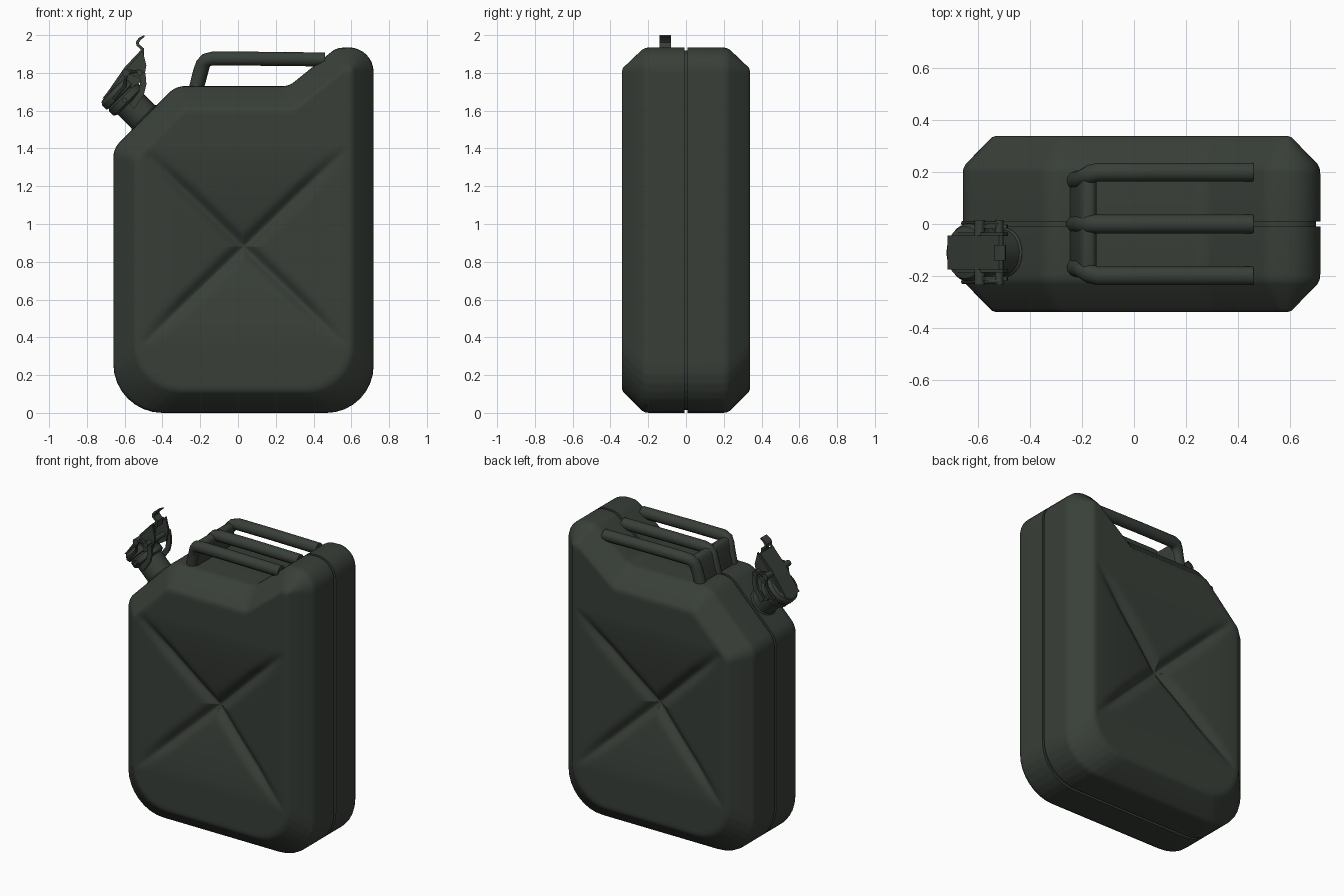
import bpy, bmesh, math
from mathutils import Vector, Matrix

if "Cube" in bpy.data.objects:
    bpy.data.objects.remove(bpy.data.objects["Cube"])

green = bpy.data.materials.new("dark olive green")
green.diffuse_color = (0.04, 0.049, 0.04, 1)
green.use_nodes = True
green.node_tree.nodes["Principled BSDF"].inputs["Base Color"].default_value = green.diffuse_color


def finish(name, bm, angle=32):
    bmesh.ops.recalc_face_normals(bm, faces=bm.faces)
    me = bpy.data.meshes.new(name)
    bm.to_mesh(me)
    bm.free()
    me.materials.append(green)
    ob = bpy.data.objects.new(name, me)
    bpy.context.collection.objects.link(ob)
    bpy.ops.object.select_all(action='DESELECT')
    ob.select_set(True)
    bpy.context.view_layer.objects.active = ob
    bpy.ops.object.shade_smooth_by_angle(angle=math.radians(angle))
    return ob


def rounded(corners, n=8):
    """Outline in xz with every corner (x, z, radius) replaced by an arc."""
    pts = []
    for i, (x, z, r) in enumerate(corners):
        p = Vector((x, z))
        a = (Vector(corners[i - 1][:2]) - p).normalized()
        b = (Vector(corners[(i + 1) % len(corners)][:2]) - p).normalized()
        half = a.angle(b) / 2
        c = p + (a + b).normalized() * (r / math.sin(half))
        s = p + a * (r / math.tan(half)) - c
        e = p + b * (r / math.tan(half)) - c
        ang = s.angle_signed(e)
        for k in range(n + 1):
            t = -ang * k / n
            pts.append(c + Vector((s.x * math.cos(t) - s.y * math.sin(t),
                                   s.x * math.sin(t) + s.y * math.cos(t))))
    return pts


def bridge(bm, r0, r1):
    for i in range(len(r0)):
        j = (i + 1) % len(r0)
        bm.faces.new((r0[i], r0[j], r1[j], r1[i]))


# body: outer outline, softened chamfer, seam groove and pressed side panels
outer = rounded([(-.66, 0, .26), (.718, 0, .25), (.718, 1.94, .13), (.52, 1.932, .10),
                 (.27, 1.73, .10), (-.33, 1.73, .12), (-.66, 1.40, .12)])
inner = rounded([(-.545, .115, .25), (.605, .115, .25), (.605, 1.825, .015), (.565, 1.822, .015),
                 (.30, 1.61, .08), (-.287, 1.61, .06), (-.545, 1.352, .06)])
so, si = [], []
for i in range(len(outer)):
    j = (i + 1) % len(outer)
    k = max(1, math.ceil((inner[j] - inner[i]).length / .016))
    for s in range(k):
        so.append(outer[i].lerp(outer[j], s / k))
        si.append(inner[i].lerp(inner[j], s / k))
N = len(so)
groove = []
for i in range(N):
    t = (so[(i + 2) % N] - so[i - 2]).normalized()
    groove.append(so[i] + Vector((-t.y, t.x)) * .016)
CX, CZ = .03, .88
centre = Vector((CX, CZ))


def panel_depth(p):
    """Four panels sloping to the middle, with a cross of grooves between them."""
    u, v = abs(p.x - CX) / .52, abs(p.y - CZ) / .50
    rise = max(0, 1 - max(u, v) / 1.05)
    dist = abs(u - v) * .36
    return .085 * rise ** 1.4 + .028 * min(1, rise * 2.5) * math.exp(-(dist / .035) ** 2)


bm = bmesh.new()


def ring(pts, y):
    return [bm.verts.new((p.x, y, p.y)) for p in pts]


def mix(f):
    return [a.lerp(b, f) for a, b in zip(so, si)]


half = [(groove, .009), (so, .009), (so, .195), (mix(.02), .214), (mix(.1), .232), (mix(.9), .325),
        (mix(.97), .334), ([p.lerp(centre, .025) for p in si], .34)]
rings = [ring(p, -y) for p, y in reversed(half)] + [ring(p, y) for p, y in half]
for r0, r1 in zip(rings, rings[1:]):
    bridge(bm, r0, r1)
R = 40
for sign, prev in ((-1, rings[0]), (1, rings[-1])):
    for k in range(2, R):
        cur = []
        for p in si:
            q = p.lerp(centre, k / R)
            cur.append(bm.verts.new((q.x, sign * (.34 - panel_depth(q)), q.y)))
        bridge(bm, prev, cur)
        prev = cur
    c = bm.verts.new((CX, sign * (.34 - panel_depth(centre)), CZ))
    for i in range(N):
        bm.faces.new((prev[i], prev[(i + 1) % N], c))
finish("can_body", bm, 60)


def tube(name, path, r, sides=14):
    """Round bar swept along a path."""
    bm = bmesh.new()
    path = [Vector(p) for p in path]
    prev = None
    for i, p in enumerate(path):
        d = (path[min(i + 1, len(path) - 1)] - path[max(i - 1, 0)]).normalized()
        ref = Vector((0, 1, 0)) if abs(d.y) < .9 else Vector((1, 0, 0))
        a = d.cross(ref).normalized()
        b = d.cross(a)
        cur = [bm.verts.new(p + (a * math.cos(t) + b * math.sin(t)) * r)
               for t in (2 * math.pi * k / sides for k in range(sides))]
        if prev:
            bridge(bm, prev, cur)
        else:
            bm.faces.new(cur)
        prev = cur
    bm.faces.new(prev)
    return finish(name, bm, 40)


def plate(name, pts, y, width, bevel=0):
    """Outline in xz extruded along y."""
    bm = bmesh.new()
    a = [bm.verts.new((x, y - width / 2, z)) for x, z in pts]
    b = [bm.verts.new((x, y + width / 2, z)) for x, z in pts]
    bm.faces.new(a)
    bm.faces.new(b)
    bridge(bm, a, b)
    if bevel:
        bmesh.ops.bevel(bm, geom=bm.edges[:], offset=bevel, segments=3, profile=.5, affect='EDGES')
    return finish(name, bm)


# three carrying bars and the leg that joins them
for name, y in (("front", -.2), ("middle", 0), ("back", .2)):
    tube("handle_bar_" + name, [(-.228, y * .83, 1.70), (-.20, y * .86, 1.81), (-.187, y * .9, 1.847),
                                (-.168, y * .96, 1.868), (-.14, y, 1.875), (.1, y, 1.875),
                                (.46, y, 1.871)], .037)
plate("handle_leg", [(-.255, 1.70), (-.185, 1.70), (-.142, 1.86), (-.155, 1.885), (-.195, 1.885), (-.21, 1.86)],
      0, .36, .012)

# filler neck, collar and cap, turned around the slanted axis
SY = -.11
turn = Matrix.Translation((-.495, SY, 1.56)) @ Matrix.Rotation(-math.pi / 4, 4, 'Y')


def lathe(name, profile, sides=32):
    bm = bmesh.new()
    prev = None
    for r, h in profile:
        cur = [bm.verts.new(turn @ Vector((r * math.cos(t), r * math.sin(t), h)))
               for t in (2 * math.pi * k / sides for k in range(sides))]
        if prev:
            bridge(bm, prev, cur)
        else:
            bm.faces.new(cur)
        prev = cur
    bm.faces.new(prev)
    return finish(name, bm)


lathe("filler_neck", [(.098, -.03), (.094, .005), (.087, .012), (.087, .16)])
lathe("neck_collar", [(.09, .115), (.106, .125), (.106, .16), (.095, .17), (.095, .18)])
lathe("filler_cap", [(.1, .17), (.111, .175), (.111, .205), (.1, .222), (.05, .235)])

# cap lever with curled tip
plate("cap_lever", [(-.718, 1.665), (-.69, 1.70), (-.60, 1.83), (-.52, 1.915), (-.505, 1.91),
                    (-.585, 1.81), (-.66, 1.68)], SY, .13)
plate("lever_tip", [(-.52, 1.89), (-.515, 1.925), (-.538, 1.945), (-.54, 1.965), (-.525, 1.985), (-.497, 2.0),
                    (-.493, 1.992), (-.515, 1.975), (-.525, 1.96), (-.522, 1.95), (-.498, 1.93), (-.498, 1.89)],
      SY, .06)

# clasp cheeks, straps, wire bails and pivot pins
for s, side in ((-1, "front"), (1, "back")):
    plate("clasp_cheek_" + side, [(-.68, 1.70), (-.59, 1.82), (-.505, 1.92), (-.485, 1.84), (-.50, 1.76),
                                  (-.55, 1.73), (-.60, 1.68)], SY + s * .07, .014)
    plate("clasp_strap_" + side, [(-.60, 1.80), (-.575, 1.82), (-.49, 1.80), (-.485, 1.74), (-.50, 1.68),
                                  (-.55, 1.61), (-.575, 1.635), (-.525, 1.70), (-.515, 1.77)],
          SY + s * .1, .016)
    tube("wire_bail_" + side, [(-.66, SY + s * .113, 1.66), (-.60, SY + s * .113, 1.73),
                               (-.59, SY + s * .113, 1.80), (-.52, SY + s * .113, 1.81)], .009, 8)
for i, (x, z, r) in enumerate([(-.595, 1.80, .02), (-.52, 1.80, .016), (-.60, 1.655, .014)]):
    tube("pivot_pin_%d" % (i + 1), [(x, SY - .125, z), (x, SY + .125, z)], r, 12)
